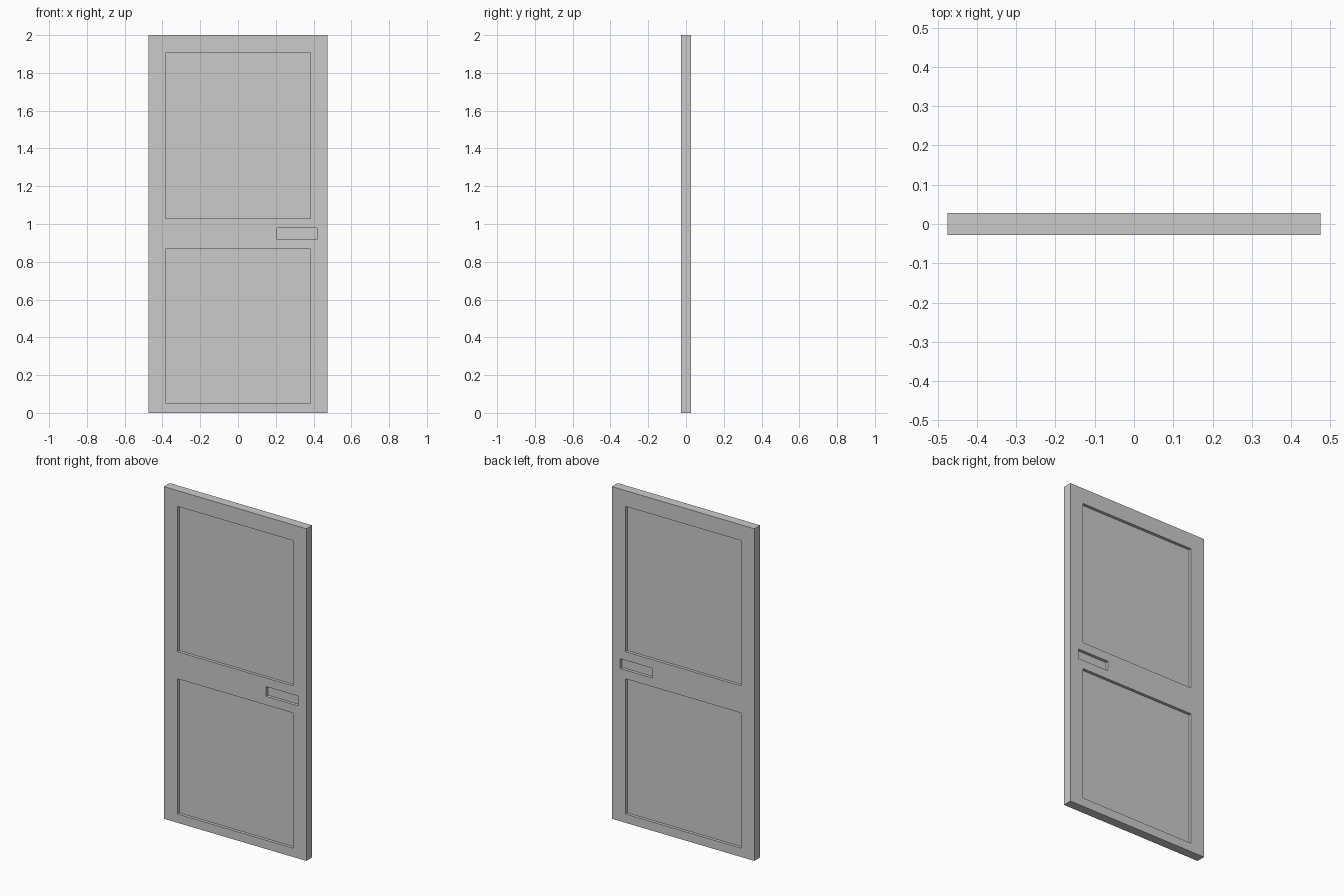
import bpy
import bmesh
from mathutils import Matrix

if "Cube" in bpy.data.objects:
    bpy.data.objects.remove(bpy.data.objects["Cube"])

WIDTH, THICK, HEIGHT = 0.95, 0.055, 2.0
DEPTH = 0.018  # depth of every recess

# Recess openings: x0, x1, z0, z1
RECESSES = [
    (-0.384, 0.384, 1.03, 1.905),   # upper panel
    (-0.384, 0.384, 0.053, 0.867),  # lower panel
    (0.207, 0.419, 0.919, 0.978),   # handle pocket
]


def add_box(bm, center, size):
    bmesh.ops.create_cube(
        bm, size=1.0,
        matrix=Matrix.Translation(center) @ Matrix.Diagonal((*size, 1.0)))


def make_object(name, bm):
    mesh = bpy.data.meshes.new(name)
    bm.to_mesh(mesh)
    bm.free()
    obj = bpy.data.objects.new(name, mesh)
    bpy.context.collection.objects.link(obj)
    return obj


# Door slab
bm = bmesh.new()
add_box(bm, (0, 0, HEIGHT / 2), (WIDTH, THICK, HEIGHT))
door = make_object("door_slab", bm)

# Cutter boxes, straddling the front and back faces
bm = bmesh.new()
for x0, x1, z0, z1 in RECESSES:
    for side in (-1, 1):
        add_box(bm, ((x0 + x1) / 2, side * THICK / 2, (z0 + z1) / 2),
                (x1 - x0, 2 * DEPTH, z1 - z0))
cutter = make_object("recess_cutter", bm)
cutter.hide_render = True

# Cut the recesses, then discard the cutter
cut = door.modifiers.new("recesses", 'BOOLEAN')
cut.operation = 'DIFFERENCE'
cut.solver = 'EXACT'
cut.object = cutter
bpy.context.view_layer.objects.active = door
bpy.ops.object.modifier_apply(modifier=cut.name)
bpy.data.objects.remove(cutter, do_unlink=True)
